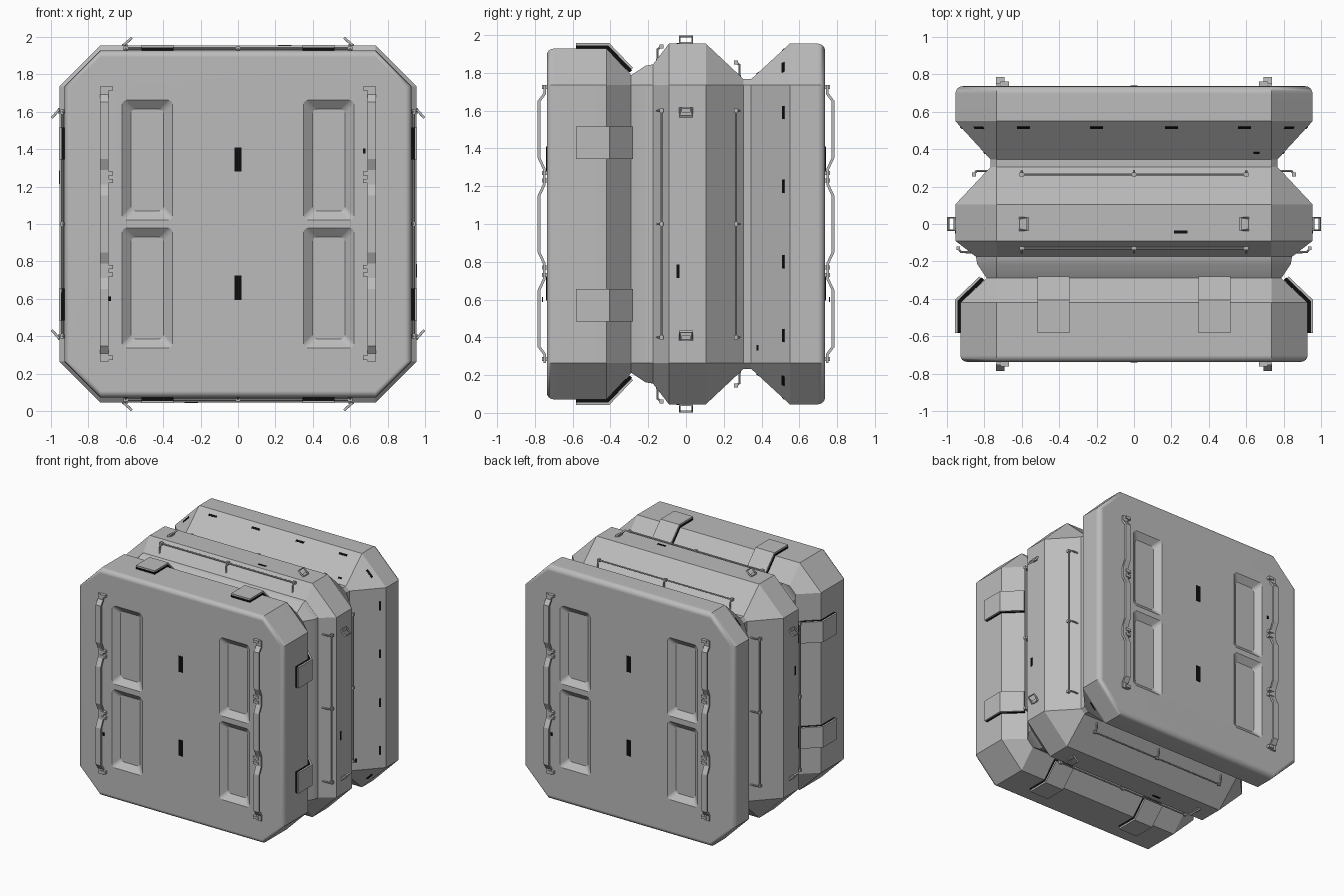
import bpy, bmesh
from math import radians, pi, atan, sin, cos, sqrt
from mathutils import Matrix, Vector

cube = bpy.data.objects.get("Cube")
if cube:
    bpy.data.objects.remove(cube)

CENTRE = Matrix.Translation((0, 0, 1))
FLAT = 0.735      # half length of each flat side of the octagon
FACE = 0.737      # y distance of the front and back faces


def material(name, value):
    m = bpy.data.materials.new(name)
    m.use_nodes = True
    colour = (value, value, value, 1)
    m.diffuse_color = colour
    m.node_tree.nodes["Principled BSDF"].inputs["Base Color"].default_value = colour
    return m


GREY = material("light grey", 0.5)
BLACK = material("black", 0.004)


def finish(name, bm, mat):
    bmesh.ops.recalc_face_normals(bm, faces=bm.faces)
    mesh = bpy.data.meshes.new(name)
    bm.to_mesh(mesh)
    bm.free()
    mesh.materials.append(mat)
    ob = bpy.data.objects.new(name, mesh)
    bpy.context.collection.objects.link(ob)
    ob.matrix_world = CENTRE
    return ob


def smooth(ob, angle=30):
    bpy.ops.object.select_all(action='DESELECT')
    ob.select_set(True)
    bpy.context.view_layer.objects.active = ob
    bpy.ops.object.shade_smooth_by_angle(angle=radians(angle))


def repeat(ob, axis, count, start=0.0):
    """Place linked copies of a part around an axis through the centre."""
    for k in range(count):
        part = ob if k == 0 else ob.copy()
        if k:
            bpy.context.collection.objects.link(part)
        part.matrix_world = CENTRE @ Matrix.Rotation(start + k * 2 * pi / count, 4, axis)


def box(name, centre, size, mat, tilt=0.0):
    bm = bmesh.new()
    place = Matrix.Translation(centre) @ Matrix.Rotation(tilt, 4, 'X') @ Matrix.Diagonal((*size, 1))
    bmesh.ops.create_cube(bm, size=1, matrix=place)
    return finish(name, bm, mat)


def ribbon(name, path, x0, x1, thick, mat):
    """Flat strip following a (y, z) path."""
    bm = bmesh.new()
    rows = [[bm.verts.new((x, y, z)) for x in (x0, x1)] for y, z in path]
    for a, b in zip(rows, rows[1:]):
        bm.faces.new((a[0], a[1], b[1], b[0]))
    ob = finish(name, bm, mat)
    mod = ob.modifiers.new("thickness", 'SOLIDIFY')
    mod.thickness, mod.offset, mod.use_even_offset = thick, 0, True
    return ob


def tube(name, paths, radius, mat, cyclic=False):
    curve = bpy.data.curves.new(name, 'CURVE')
    curve.dimensions = '3D'
    curve.bevel_depth, curve.bevel_resolution = radius, 2
    curve.use_fill_caps = True
    for path in paths:
        spline = curve.splines.new('POLY')
        spline.points.add(len(path) - 1)
        for p, co in zip(spline.points, path):
            p.co = (*co, 1)
        spline.use_cyclic_u = cyclic
    curve.materials.append(mat)
    ob = bpy.data.objects.new(name, curve)
    bpy.context.collection.objects.link(ob)
    bpy.ops.object.select_all(action='DESELECT')
    ob.select_set(True)
    bpy.context.view_layer.objects.active = ob
    bpy.ops.object.convert(target='MESH')
    ob = bpy.context.view_layer.objects.active
    smooth(ob, 40)
    return ob


# Main body: octagon rings lofted along y
def arc(y, r, radius, side):
    pts = [(y - side * radius * (1 - sin(t)), r - radius * (1 - cos(t)))
           for t in (k * pi / 8 for k in range(5))]
    return pts if side > 0 else pts[::-1]


profile = arc(-FACE, 0.928, 0.035, -1) + [
    (-0.42, 0.928), (-0.29, 0.788), (-0.215, 0.838), (-0.175, 0.845),
    (-0.09, 0.955), (0.105, 0.955), (0.305, 0.767), (0.345, 0.767), (0.55, 0.955),
] + arc(FACE, 0.955, 0.04, 1)

bm = bmesh.new()
rings = []
for y, r in profile:
    corners = [(r, -FLAT), (r, FLAT), (FLAT, r), (-FLAT, r),
               (-r, FLAT), (-r, -FLAT), (-FLAT, -r), (FLAT, -r)]
    rings.append([bm.verts.new((x, y, z)) for x, z in corners])
for a, b in zip(rings, rings[1:]):
    for i in range(8):
        j = (i + 1) % 8
        bm.faces.new((a[i], a[j], b[j], b[i]))
bm.faces.new(rings[0])
bm.faces.new(rings[-1])
body = finish("case_body", bm, GREY)

# Tapered recesses cut in the front and back faces
bm = bmesh.new()
for side in (-1, 1):
    for sx in (-1, 1):
        for sz in (-1, 1):
            loops = []
            for depth, grow in ((0.01, 0.06), (-0.04, 0)):
                hx, hz = 0.088 + grow, 0.272 + grow
                loops.append([bm.verts.new((sx * 0.485 + u * hx, side * (FACE + depth),
                                            sz * 0.342 + v * hz))
                              for u, v in ((-1, -1), (1, -1), (1, 1), (-1, 1))])
            top, floor = loops
            bm.faces.new(top)
            bm.faces.new(floor)
            for i in range(4):
                j = (i + 1) % 4
                bm.faces.new((top[i], top[j], floor[j], floor[i]))
            edges = [bm.edges.get((top[i], floor[i])) for i in range(4)]
            bmesh.ops.bevel(bm, geom=edges, offset=0.02, segments=3, profile=0.5, affect='EDGES')
cutter = finish("recess_cutter", bm, GREY)
bpy.context.view_layer.update()
cut = body.modifiers.new("recesses", 'BOOLEAN')
cut.operation, cut.solver, cut.object = 'DIFFERENCE', 'EXACT', cutter
bpy.context.view_layer.objects.active = body
bpy.ops.object.modifier_apply(modifier=cut.name)
bpy.data.objects.remove(cutter)
smooth(body)
body.modifiers.new("even shading", 'WEIGHTED_NORMAL').keep_sharp = True

# Wavy grab bars with clamps, on both faces
wave = [(-0.748, 0.735), (-0.748, 0.69)]
for mid in (0.5, 0, -0.5):
    wave += [(-0.778, mid + 0.15), (-0.778, mid - 0.15)]
    if mid > -0.5:
        wave += [(-0.75, mid - 0.21), (-0.75, mid - 0.29)]
wave += [(-0.748, -0.69), (-0.748, -0.735)]
for sx in (-1, 1):
    x0, x1 = sorted((sx * 0.692, sx * 0.738))
    repeat(ribbon("grab_bar", wave, x0, x1, 0.014, GREY), 'Z', 2)
    for z in (0.725, 0.27, 0.23, -0.23, -0.27, -0.715):
        repeat(box("grab_bar_clamp", (sx * 0.692, -0.748, z), (0.045, 0.03, 0.022), GREY), 'Z', 2)

# Dark marks on both faces
for z in (0.345, -0.34):
    repeat(box("face_mark", (0, -FACE, z), (0.04, 0.006, 0.13), BLACK), 'Z', 2)
for x, y, z in ((0.675, -0.737, 0.39), (-0.685, -0.76, -0.4)):
    repeat(box("small_face_mark", (x, y, z), (0.014, 0.006, 0.025), BLACK), 'Z', 2)

# Latch plates over dark pads on the front section
for sx in (-1, 1):
    x0, x1 = sorted((sx * 0.345, sx * 0.515))
    pad = [(-0.583, 0.935), (-0.415, 0.935), (-0.293, 0.808)]
    plate = [(-0.583, 0.951), (-0.408, 0.951), (-0.285, 0.822)]
    repeat(ribbon("latch_pad", pad, x0, x1, 0.02, BLACK), 'Y', 4)
    repeat(ribbon("latch_plate", plate, x0, x1, 0.012, GREY), 'Y', 4)

# Thin rails on hooked supports, along both slopes of the middle section
for rail, knee, foot in (((-0.13, 0.94), (-0.15, 0.925), (-0.152, 0.86)),
                         ((0.265, 0.855), (0.284, 0.842), (0.284, 0.775))):
    paths = [[(-0.6, *rail), (0.6, *rail)]]
    paths += [[(x, *rail), (x, *knee), (x, *foot)] for x in (-0.6, 0, 0.6)]
    repeat(tube("side_rail", paths, 0.006, GREY), 'Y', 4)
    for x in (-0.6, 0, 0.6):
        repeat(box("rail_clip", (x, *rail), (0.022, 0.02, 0.02), GREY), 'Y', 4)

# Leaning tie-down rings on the middle section
for sx in (-1, 1):
    ring = [(sx * 0.61, -0.033, 0.958), (sx * 0.57, -0.033, 0.993),
            (sx * 0.57, 0.033, 0.993), (sx * 0.61, 0.033, 0.958)]
    repeat(tube("tie_ring", [ring], 0.007, GREY, cyclic=True), 'Y', 4)
    repeat(box("tie_ring_base", (sx * 0.605, 0, 0.956), (0.03, 0.05, 0.014), GREY), 'Y', 4)

# Dark marks on the back slope, its corners and the middle section
rise = (0.955 - 0.767) / (0.55 - 0.345)
height = 0.767 + rise * (0.515 - 0.345)
for x in (-0.59, -0.2, 0.2, 0.59):
    repeat(box("slope_mark", (x, 0.515, height), (0.07, 0.016, 0.006), BLACK, atan(rise)), 'Y', 4)
corner = box("corner_mark", (0, 0.515, (height + FLAT) / sqrt(2)), (0.07, 0.016, 0.006),
             BLACK, atan(rise / sqrt(2)))
repeat(corner, 'Y', 4, pi / 4)
repeat(box("small_slope_mark", (0.655, 0.38, 0.767 + rise * 0.035), (0.03, 0.013, 0.006),
           BLACK, atan(rise)), 'Y', 4)
repeat(box("middle_mark", (0.25, -0.042, 0.955), (0.07, 0.016, 0.006), BLACK), 'Y', 4)
